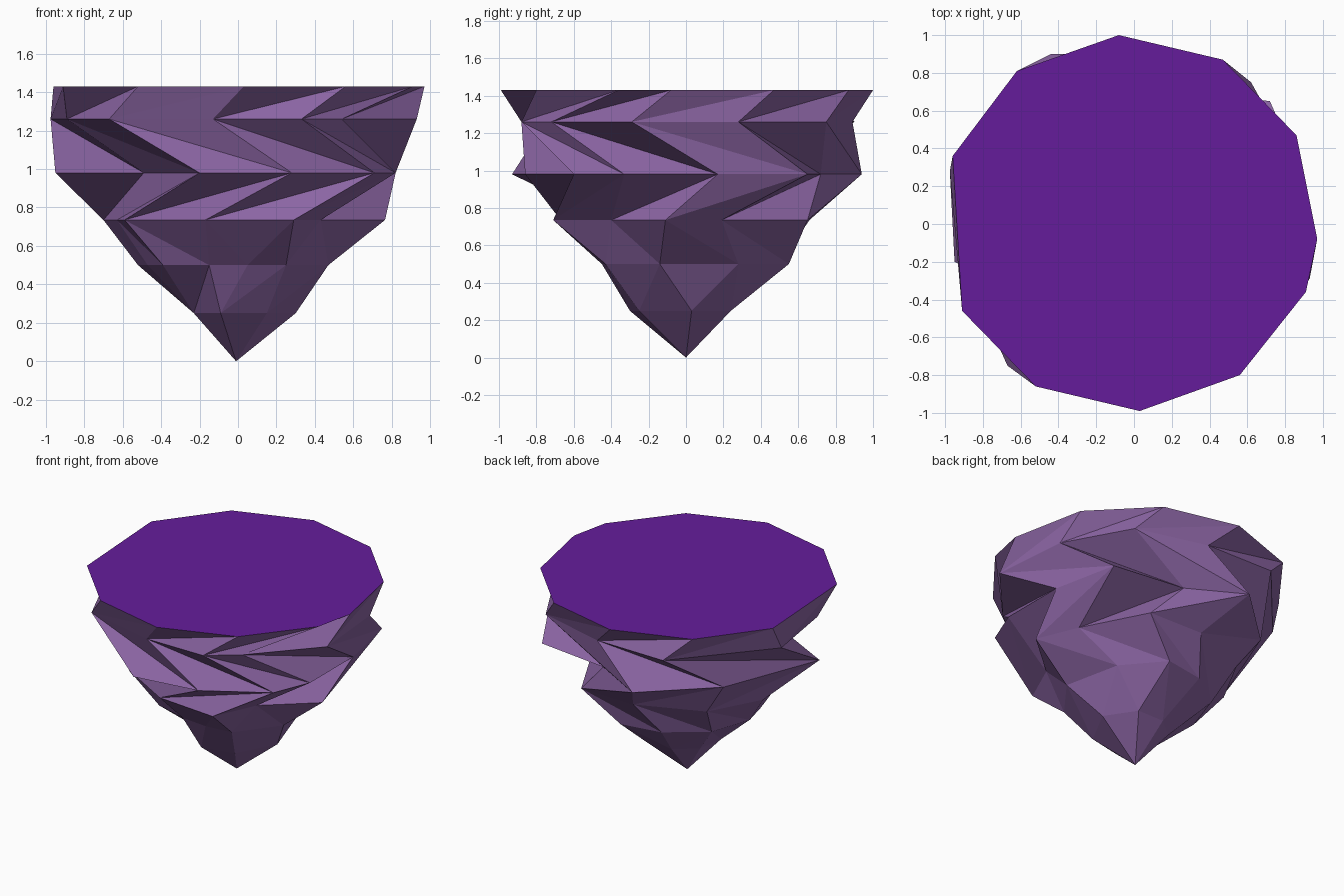
import bpy, math

if "Cube" in bpy.data.objects:
    bpy.data.objects.remove(bpy.data.objects["Cube"])

# Irregular twisted cross-sections (x, y), listed counter-clockwise from the left
top = [(-.91, -.46), (-.52, -.86), (.03, -.99), (.56, -.80), (.91, -.36), (.97, -.08),
       (.86, .47), (.47, .87), (-.08, 1.0), (-.62, .81), (-.96, .36)]
upper = [(-.975, .28), (-.89, -.26), (-.67, -.75), (-.13, -.88), (.33, -.88), (.54, -.72),
         (.93, -.29), (.88, .28), (.62, .75), (.10, .89), (-.44, .90)]
middle = [(-.95, -.20), (-.49, -.44), (-.20, -.93), (.28, -.86), (.71, -.60), (.82, -.33),
          (.82, .17), (.72, .65), (.17, .72), (-.22, .94), (-.67, .52)]
lower = [(-.50, .47), (-.70, .10), (-.63, -.20), (-.59, -.43), (-.17, -.67), (.29, -.71),
         (.43, -.40), (.765, -.11), (.64, .19), (.40, .65), (-.03, .66)]
neck = [(-.42, .30), (-.52, .0), (-.47, -.20), (-.39, -.36), (-.15, -.43), (.05, -.45),
        (.25, -.43), (.47, -.14), (.38, .28), (.15, .55), (-.15, .50)]
foot = [(-.23, -.08), (-.09, -.30), (.15, -.25), (.30, .03), (.16, .24), (-.05, .24), (-.20, .12)]
levels = [(top, 1.43), (upper, 1.26), (middle, .98), (lower, .735), (neck, .50), (foot, .25)]


def material(name, color):
    m = bpy.data.materials.new(name)
    m.diffuse_color = color
    m.use_nodes = True
    m.node_tree.nodes["Principled BSDF"].inputs["Base Color"].default_value = m.diffuse_color
    return m


def add_mesh(name, verts, faces, mat):
    me = bpy.data.meshes.new(name)
    me.from_pydata(verts, [], faces)
    me.materials.append(mat)
    ob = bpy.data.objects.new(name, me)
    bpy.context.collection.objects.link(ob)
    return ob


def unwrapped_angles(ring):
    out = []
    for x, y in ring + ring[:1]:
        a = math.atan2(y, x) % math.tau
        while out and a < out[-1]:
            a += math.tau
        out.append(a)
    return out


def stitch(a, b, start_a, start_b):
    """Triangles between two closed rings, a above b."""
    na, nb = len(a), len(b)
    faces = []
    if na == nb:
        for i in range(na):
            j = (i + 1) % na
            faces.append((start_a + i, start_b + i, start_b + j))
            faces.append((start_a + i, start_b + j, start_a + j))
        return faces
    ang_a, ang_b = unwrapped_angles(a), unwrapped_angles(b)
    i = j = 0
    while i < na or j < nb:
        va, vb = start_a + i % na, start_b + j % nb
        if j == nb or (i < na and ang_a[i + 1] < ang_b[j + 1]):
            faces.append((va, vb, start_a + (i + 1) % na))
            i += 1
        else:
            faces.append((va, vb, start_b + (j + 1) % nb))
            j += 1
    return faces


# Faceted rock body, tapering to a point
verts, starts, faces = [], [], []
for ring, z in levels:
    starts.append(len(verts))
    verts += [(x, y, z) for x, y in ring]
# start the foot stitching from a neck vertex at a similar angle
for k in range(len(levels) - 1):
    a, b = levels[k][0], levels[k + 1][0]
    faces += stitch(a, b, starts[k], starts[k + 1])
tip = len(verts)
verts.append((-.01, 0, 0))
n = len(foot)
faces += [(starts[-1] + i, tip, starts[-1] + (i + 1) % n) for i in range(n)]
add_mesh("rock_body", verts, faces, material("rock", (.26, .13, .37, 1)))

# Flat ground surface on top
add_mesh("top_surface", [(x, y, 1.43) for x, y in top], [tuple(range(len(top)))],
         material("ground", (.13, .012, .33, 1)))
